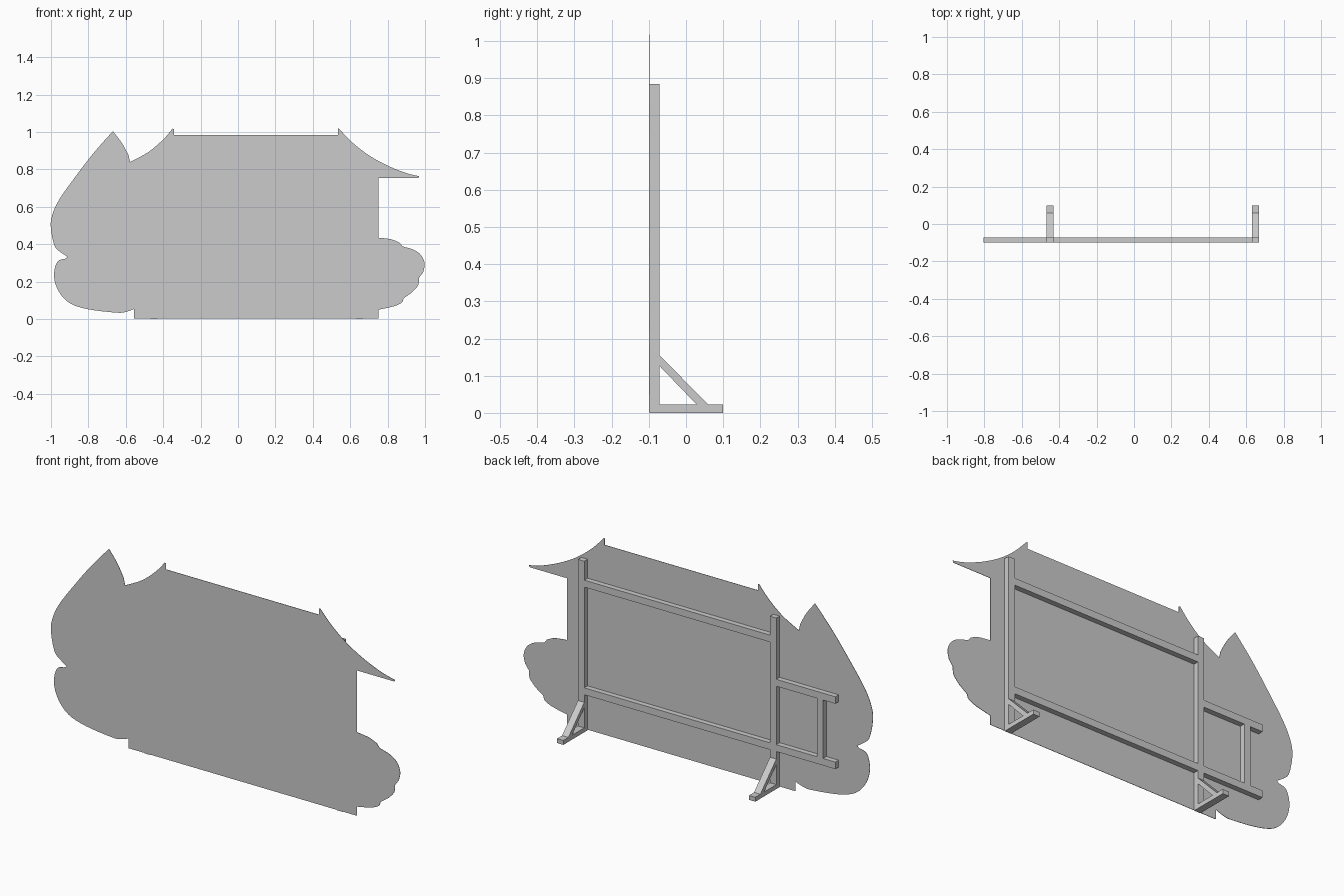
import bpy, bmesh
from mathutils import Vector
from mathutils.geometry import interpolate_bezier

if "Cube" in bpy.data.objects:
    bpy.data.objects.remove(bpy.data.objects["Cube"])


def prism(name, points, plane, start, end):
    """Extrude a 2D outline: plane 'xz' goes along y, plane 'yz' goes along x."""
    bm = bmesh.new()
    if plane == 'xz':
        verts = [bm.verts.new((a, start, b)) for a, b in points]
        move = (0, end - start, 0)
    else:
        verts = [bm.verts.new((start, a, b)) for a, b in points]
        move = (end - start, 0, 0)
    face = bm.faces.new(verts)
    out = bmesh.ops.extrude_face_region(bm, geom=[face], use_keep_orig=True)
    new = [g for g in out['geom'] if isinstance(g, bmesh.types.BMVert)]
    bmesh.ops.translate(bm, verts=new, vec=move)
    bmesh.ops.recalc_face_normals(bm, faces=bm.faces)
    mesh = bpy.data.meshes.new(name)
    bm.to_mesh(mesh)
    bm.free()
    obj = bpy.data.objects.new(name, mesh)
    bpy.context.collection.objects.link(obj)
    return obj


def bar(name, x0, x1, z0, z1, y0=-0.098, y1=-0.071):
    return prism(name, [(x0, z0), (x1, z0), (x1, z1), (x0, z1)], 'xz', y0, y1)


def smooth(points, steps=5):
    """Rounded line through the points; sharp corners only at its ends."""
    p = [Vector((a, b, 0)) for a, b in points]
    if len(p) == 2:
        return points
    result = [points[0]]
    for i in range(len(p) - 1):
        t0 = (p[i + 1] - p[max(i - 1, 0)]) / 6
        t1 = (p[min(i + 2, len(p) - 1)] - p[i]) / 6
        curve = interpolate_bezier(p[i], p[i] + t0, p[i + 1] - t1, p[i + 1], steps)
        result += [(v.x, v.y) for v in curve[1:]]
    return result


# Scenery panel: outline as runs between sharp corners
runs = [
    [(-0.67, 1.003), (-0.77, 0.89), (-0.87, 0.76), (-0.955, 0.64), (-0.995, 0.55),
     (-1.0, 0.48), (-0.98, 0.39), (-0.945, 0.355), (-0.91, 0.332)],
    [(-0.925, 0.322), (-0.967, 0.305), (-0.984, 0.23), (-0.96, 0.15), (-0.90, 0.085),
     (-0.80, 0.052), (-0.65, 0.034), (-0.60, 0.038), (-0.557, 0.053)],
    [(-0.557, 0.003), (0.75, 0.003)],
    [(0.75, 0.05), (0.83, 0.067), (0.875, 0.087), (0.885, 0.11)],
    [(0.93, 0.142), (0.963, 0.18), (0.968, 0.22)],
    [(0.99, 0.25), (0.998, 0.295), (0.98, 0.34), (0.94, 0.37), (0.88, 0.388)],
    [(0.865, 0.407), (0.82, 0.426), (0.75, 0.435)],
    [(0.75, 0.755), (0.965, 0.755)],
    [(0.968, 0.764), (0.90, 0.78), (0.80, 0.82), (0.70, 0.875), (0.61, 0.945), (0.54, 1.018)],
    [(0.535, 1.018), (0.535, 0.985)],
    [(-0.343, 0.985), (-0.343, 1.016)],
    [(-0.35, 1.018), (-0.40, 0.96), (-0.48, 0.892), (-0.577, 0.84)],
    [(-0.585, 0.875), (-0.62, 0.94), (-0.668, 1.003)],
]
outline = [pt for run in runs for pt in smooth(run)]
prism("scenery_panel", outline, 'xz', -0.1, -0.098)

# Posts with feet and diagonal braces
W = 0.036
for side, x in (("left", -0.467), ("right", 0.632)):
    bar(side + "_post", x, x + W, 0, 0.885)
    bar(side + "_foot", x, x + W, 0, 0.023, -0.071, 0.1)
    prism(side + "_brace",
          [(-0.071, 0.155), (-0.071, 0.126), (0.028, 0.023), (0.059, 0.023)],
          'yz', x, x + W)

# Rails between the posts
for label, z in (("upper", 0.751), ("lower", 0.194)):
    bar(label + "_rail", -0.431, 0.632, z, z + W)

# Side arms and the strut joining them
for label, z in (("upper", 0.532), ("lower", 0.194)):
    bar(label + "_arm", -0.805, -0.467, z, z + W)
bar("arm_strut", -0.735, -0.699, 0.23, 0.532)
